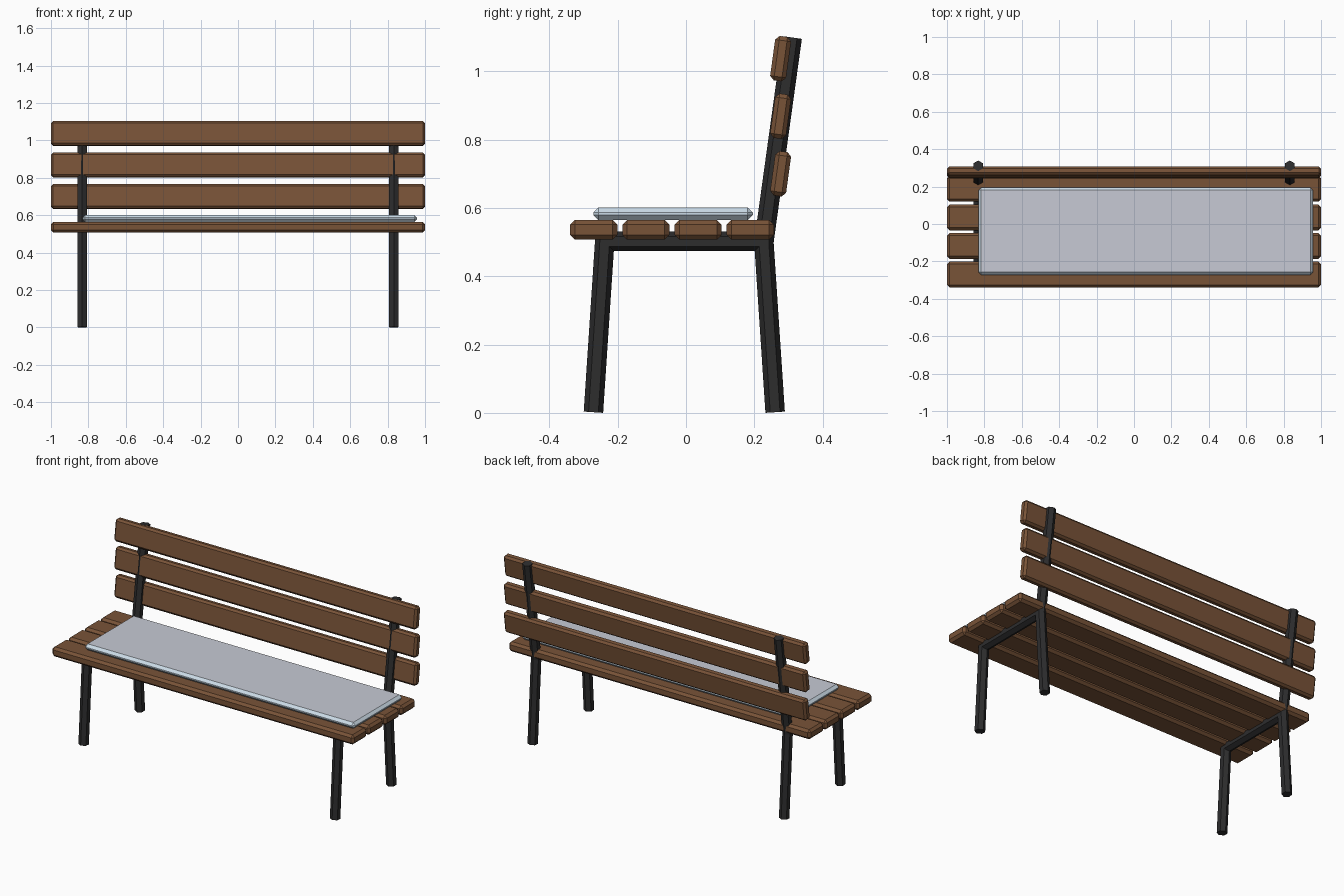
import bpy, bmesh, math
from mathutils import Vector, Matrix

if "Cube" in bpy.data.objects:
    bpy.data.objects.remove(bpy.data.objects["Cube"])


def material(name, rgb):
    m = bpy.data.materials.new(name)
    m.diffuse_color = (*rgb, 1)
    m.use_nodes = True
    m.node_tree.nodes["Principled BSDF"].inputs["Base Color"].default_value = m.diffuse_color
    return m


WOOD = material("brown wood", (0.19, 0.087, 0.039))
IRON = material("black iron", (0.026, 0.026, 0.027))
PAD_TOP = material("grey pad top", (0.57, 0.59, 0.66))
PAD_EDGE = material("pale blue pad edge", (0.60, 0.71, 0.80))


def finish(name, bm, *mats):
    bmesh.ops.recalc_face_normals(bm, faces=bm.faces)
    me = bpy.data.meshes.new(name)
    bm.to_mesh(me)
    bm.free()
    for m in mats:
        me.materials.append(m)
    ob = bpy.data.objects.new(name, me)
    bpy.context.collection.objects.link(ob)
    return ob


def chamfered_box(name, centre, size, chamfer, tilt, *mats):
    """Box with flat chamfers, leaned back about x by tilt."""
    bm = bmesh.new()
    bmesh.ops.create_cube(bm, size=1)
    bmesh.ops.scale(bm, vec=size, verts=bm.verts)
    bmesh.ops.bevel(bm, geom=bm.edges[:], offset=chamfer, segments=1,
                    profile=0.5, affect='EDGES')
    bmesh.ops.transform(bm, verts=bm.verts, matrix=Matrix.Translation(centre)
                        @ Matrix.Rotation(-tilt, 4, 'X'))
    return finish(name, bm, *mats)


def hex_tube(name, x, path, r=0.0285):
    """Hexagonal bar mitred along a (y, z) path."""
    pts = [Vector((y, z)) for y, z in path]
    bm = bmesh.new()
    rings = []
    for i, p in enumerate(pts):
        a = (p - pts[i - 1]).normalized() if i else None
        b = (pts[i + 1] - p).normalized() if i < len(pts) - 1 else None
        a, b = a or b, b or a
        t = (a + b).normalized()
        side = Vector((-t.y, t.x)) / t.dot(a)
        ring = []
        for k in range(6):
            ang = k * math.pi / 3
            q = p + side * r * math.cos(ang)
            ring.append(bm.verts.new((x + r * math.sin(ang), q.x, q.y)))
        rings.append(ring)
    for lo, hi in zip(rings, rings[1:]):
        for k in range(6):
            n = (k + 1) % 6
            bm.faces.new((lo[k], lo[n], hi[n], hi[k]))
    bm.faces.new(rings[0])
    bm.faces.new(rings[-1])
    return finish(name, bm, IRON)


# seat slats
for i in range(4):
    chamfered_box(f"seat_slat_{i + 1}", (0, -0.27 + i * 0.1527, 0.536),
                  (2.0, 0.138, 0.058), 0.014, 0, WOOD)

# backrest slats
for i in range(3):
    chamfered_box(f"back_slat_{i + 1}", (0, 0.277, 0.70 + i * 0.1685),
                  (2.0, 0.047, 0.131), 0.012, math.radians(7.8), WOOD)

# iron frames: front leg with seat bar, and back leg with backrest post
for side, x in (("left", -0.833), ("right", 0.833)):
    hex_tube(f"{side}_front_leg_and_bar", x,
             [(-0.271, 0.002), (-0.238, 0.502), (0.23, 0.502)])
    hex_tube(f"{side}_back_leg_and_post", x,
             [(0.261, 0.002), (0.228, 0.50), (0.311, 1.099)])

# seat pad, top and edge in different colours
pad = chamfered_box("seat_pad", (0.063, -0.038, 0.583), (1.79, 0.467, 0.037),
                    0.015, 0, PAD_TOP, PAD_EDGE)
for f in pad.data.polygons:
    f.material_index = 0 if abs(f.normal.z) > 0.9 else 1
